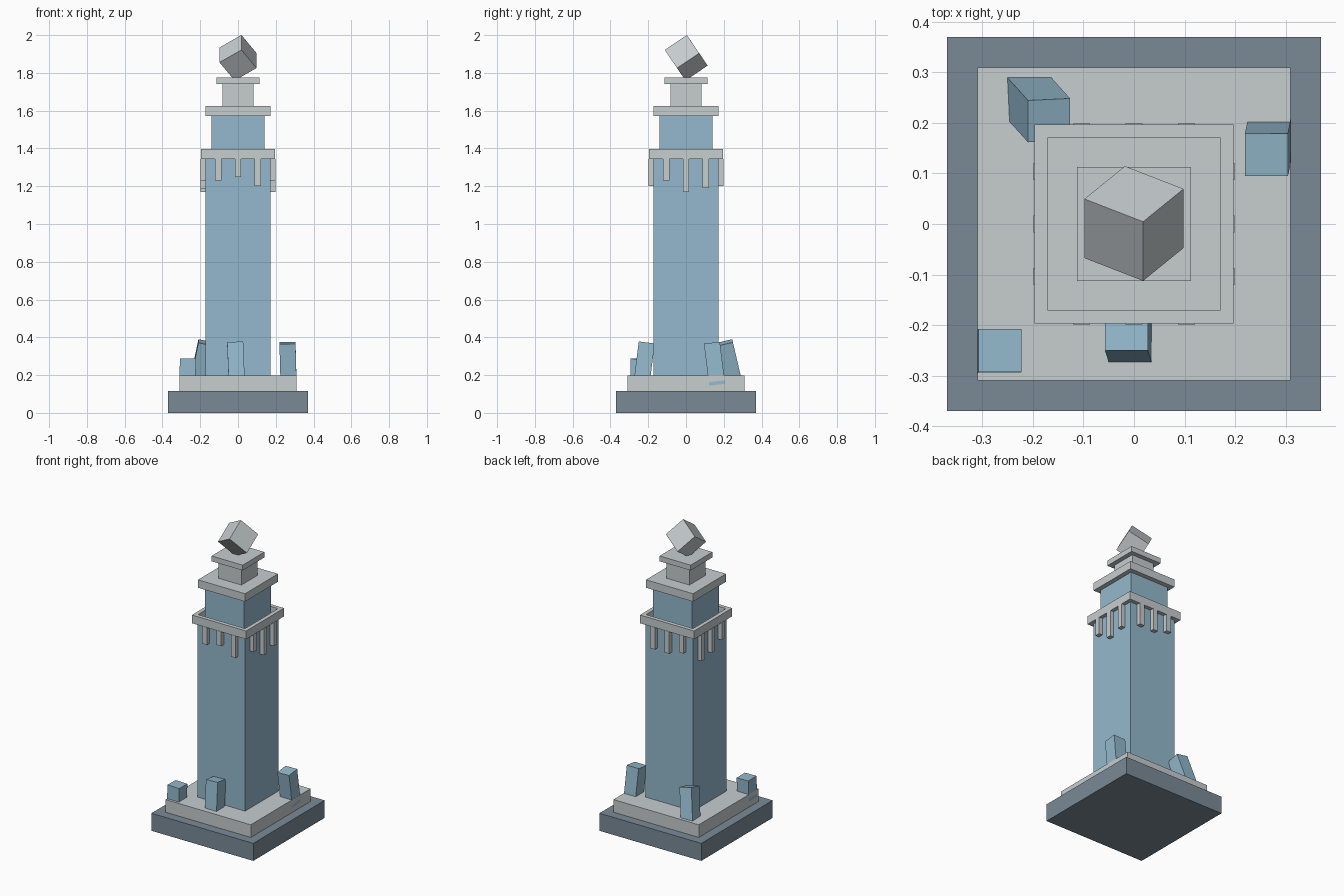
import bpy, bmesh
from mathutils import Vector, Matrix

if "Cube" in bpy.data.objects:
    bpy.data.objects.remove(bpy.data.objects["Cube"])


def material(name, rgb):
    m = bpy.data.materials.new(name)
    m.diffuse_color = (*rgb, 1)
    m.use_nodes = True
    m.node_tree.nodes["Principled BSDF"].inputs["Base Color"].default_value = m.diffuse_color
    return m


STONE = material("pale_stone", (0.57, 0.61, 0.625))
BLUE = material("dusty_blue", (0.295, 0.485, 0.61))
SLATE = material("slate", (0.193, 0.255, 0.307))


def block(name, centre, edges, mat):
    """Box given by its centre and three edge vectors."""
    m = Matrix([Vector(e) for e in edges]).transposed().to_4x4()
    m.translation = Vector(centre)
    bm = bmesh.new()
    bmesh.ops.create_cube(bm, size=1, matrix=m)
    bmesh.ops.recalc_face_normals(bm, faces=bm.faces)
    mesh = bpy.data.meshes.new(name)
    bm.to_mesh(mesh)
    bm.free()
    mesh.materials.append(mat)
    ob = bpy.data.objects.new(name, mesh)
    bpy.context.collection.objects.link(ob)
    return ob


def box(name, x0, x1, y0, y1, z0, z1, mat):
    return block(name, ((x0 + x1) / 2, (y0 + y1) / 2, (z0 + z1) / 2),
                 ((x1 - x0, 0, 0), (0, y1 - y0, 0), (0, 0, z1 - z0)), mat)


# Stacked square tiers of the tower: half width, bottom, top
for name, r, z0, z1, mat in (
        ("base", 0.37, 0, 0.115, SLATE),
        ("step", 0.31, 0.115, 0.198, STONE),
        ("shaft", 0.172, 0.198, 1.345, BLUE),
        ("upper_room", 0.141, 1.345, 1.573, BLUE),
        ("cornice", 0.171, 1.573, 1.625, STONE),
        ("neck", 0.083, 1.625, 1.74, STONE),
        ("cap", 0.113, 1.74, 1.775, STONE)):
    box(name, -r, r, -r, r, z0, z1, mat)

# Parapet walls, open in the middle
RI, RO = 0.171, 0.197
for s, side in ((-1, "a"), (1, "b")):
    lo, hi = sorted((s * RI, s * RO))
    box("parapet_long_" + side, lo, hi, -RO, RO, 1.343, 1.397, STONE)
    box("parapet_short_" + side, -RI, RI, lo, hi, 1.343, 1.397, STONE)

# Hanging teeth under the parapet: bottom heights at -0.104, 0, 0.104
W = 0.017
teeth = {"front": (1.23, 1.25, 1.20), "back": (1.23, 1.20, 1.20),
         "right": (1.23, 1.17, 1.19), "left": (1.23, 1.185, 1.17)}
for side, bottoms in teeth.items():
    s = -1 if side in ("front", "left") else 1
    lo, hi = sorted((s * 0.171, s * 0.199))
    for i, zb in enumerate(bottoms):
        t = (i - 1) * 0.104
        if side in ("front", "back"):
            box("tooth_" + side, t - W, t + W, lo, hi, zb, 1.345, STONE)
        else:
            box("tooth_" + side, lo, hi, t - W, t + W, zb, 1.345, STONE)

# Tilted cube balanced on its corner at the top
block("finial_cube", (0, 0.001, 1.88),
      ((-0.116, 0.045, -0.066), (0.080, 0.065, -0.096), (0, -0.117, -0.079)), STONE)

# Leaning blue blocks around the foot: top centre, bottom centre
for name, top, bot in (
        ("shard_front_left", (-0.265, -0.250, 0.287), (-0.268, -0.252, 0.15)),
        ("shard_front", (-0.015, -0.208, 0.371), (-0.006, -0.236, 0.15)),
        ("shard_back_left", (-0.168, 0.205, 0.372), (-0.215, 0.257, 0.15)),
        ("shard_right", (0.262, 0.137, 0.370), (0.268, 0.165, 0.148))):
    top, bot = Vector(top), Vector(bot)
    axis = top - bot
    up = axis.normalized()
    ex = Vector((1, 0, 0))
    ex = (ex - up * ex.dot(up)).normalized()
    ey = up.cross(ex)
    block(name, (top + bot) / 2, (ex * 0.085, ey * 0.085, axis), BLUE)
